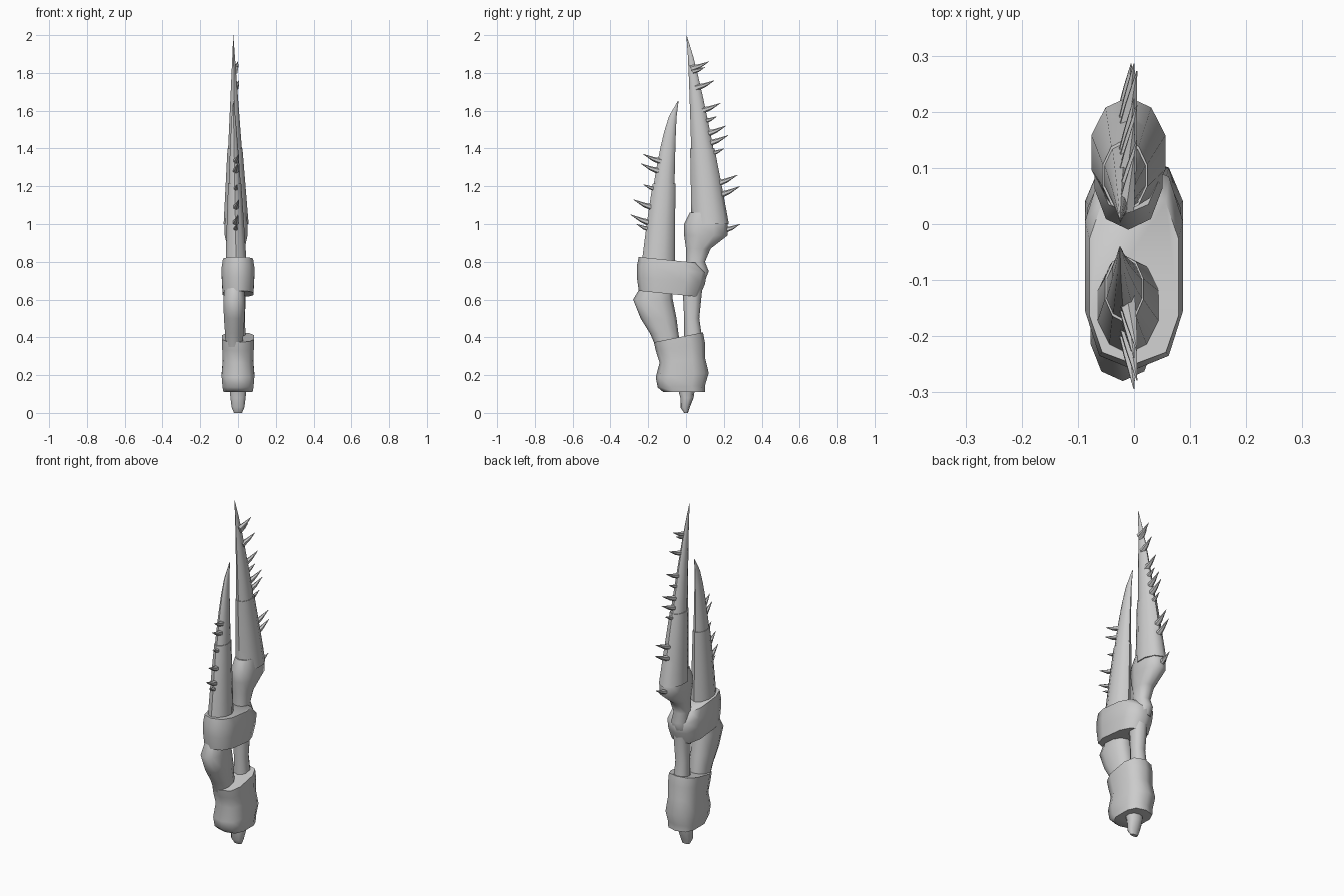
import bpy, bmesh, math
from mathutils import Vector

cube = bpy.data.objects.get("Cube")
if cube:
    bpy.data.objects.remove(cube)

shell = bpy.data.materials.new("pale_grey_shell")
shell.use_nodes = True
shell.diffuse_color = (0.6, 0.6, 0.6, 1)
shell.node_tree.nodes["Principled BSDF"].inputs["Base Color"].default_value = shell.diffuse_color


def skin(name, rings):
    """Join rings of points into a closed, smooth shaded skin."""
    bm = bmesh.new()
    loops = [[bm.verts.new(point) for point in ring] for ring in rings]
    for low, high in zip(loops, loops[1:]):
        for i in range(len(low)):
            bm.faces.new((low[i - 1], low[i], high[i], high[i - 1]))
    bm.faces.new(loops[0])
    bm.faces.new(loops[-1])
    bmesh.ops.recalc_face_normals(bm, faces=bm.faces)
    mesh = bpy.data.meshes.new(name)
    bm.to_mesh(mesh)
    bm.free()
    mesh.materials.append(shell)
    part = bpy.data.objects.new(name, mesh)
    bpy.context.collection.objects.link(part)
    bpy.ops.object.select_all(action='DESELECT')
    part.select_set(True)
    bpy.context.view_layer.objects.active = part
    bpy.ops.object.shade_smooth_by_angle(angle=math.radians(50))


def oval(centre, across, along, power=1, sides=10):
    """Ring round a centre; a power below one squares it off."""
    ring = []
    for i in range(sides):
        angle = math.tau * i / sides
        c, s = math.cos(angle), math.sin(angle)
        ring.append(centre + across * math.copysign(abs(s) ** power, s)
                    + along * math.copysign(abs(c) ** power, c))
    return ring


def segment(name, profile, half_width, middle=0, power=0.85, slopes=(0, 0)):
    """Limb piece from (height, front, back); slopes lean its two rims."""
    deepest = max(back - front for height, front, back in profile)
    rings = []
    for i, (height, front, back) in enumerate(profile):
        depth = back - front
        slope = slopes[0] + (slopes[1] - slopes[0]) * i / (len(profile) - 1)
        width = half_width * math.sqrt(depth / deepest)
        rings.append(oval(Vector((middle, (front + back) / 2, height)),
                          Vector((width, 0, 0)), Vector((0, 1, slope)) * depth / 2, power))
    skin(name, rings)


def thorn(name, base, tip, radius):
    """Slightly bowed spike."""
    axis = tip - base
    across = Vector((1, 0, 0))
    along = axis.cross(across).normalized()
    rings = []
    for step, size in ((0, 1), (0.5, 0.6), (1, 0.05)):
        sag = Vector((0, 0, -radius * step * (1 - step)))
        rings.append(oval(base + axis * step + sag, across * radius * size,
                          along * radius * size, sides=6))
    skin(name, rings)


def claw(name, bottom, top, tip, outer, inner, bends, half_width, joint, thorns):
    """Tapering claw in two overlapping pieces, with thorns on its outer edge."""
    def edges(t):
        left = max(1 - t, 0.005)
        return tip + outer * left ** bends[0], tip + inner * left ** bends[1], left

    def ring(t, swell):
        out, near, left = edges(t)
        centre = Vector((-0.01 - 0.015 * t, (out + near) / 2, bottom + (top - bottom) * t))
        return oval(centre, Vector((half_width * swell * left ** bends[2], 0, 0)),
                    Vector((0, swell * (out - near) / 2, 0)))

    steps = range(7)
    skin(name + "_palm", [ring(joint * i / 6, 1.07) for i in steps])
    skin(name + "_finger", [ring(joint - 0.05 + (1.05 - joint) * i / 6, 0.98) for i in steps])

    side = math.copysign(1, outer)
    for i, height in enumerate(thorns):
        t = (height - bottom) / (top - bottom)
        length = (0.1 if i % 3 else 0.06) * (1.1 - 0.4 * t)
        edge = edges(t)[0]
        base = Vector((-0.015, edge - side * 0.02, height - length / 2))
        reach = Vector((0.005 * (i % 3 - 1), edge + side * length, height))
        thorn(f"{name}_thorn_{i + 1}", base, reach, 0.01 + length / 10)


# Wrist stub and swollen base joint
segment("wrist_stub", [(0, -0.01, 0.01), (0.03, -0.03, 0.02), (0.08, -0.03, 0.04),
                       (0.15, -0.05, 0.05)], half_width=0.05)
segment("base_joint", [(0.11, -0.12, 0.1), (0.14, -0.15, 0.1), (0.2, -0.16, 0.12),
                       (0.28, -0.14, 0.1), (0.35, -0.16, 0.1), (0.4, -0.17, 0.09)],
        half_width=0.09, power=0.7, slopes=(0, 0.2))

# Two arm bones
segment("front_arm", [(0.35, -0.16, -0.03), (0.42, -0.19, -0.04), (0.5, -0.24, -0.05),
                      (0.6, -0.28, -0.07), (0.7, -0.22, -0.08)],
        half_width=0.06, middle=-0.02)
segment("back_arm", [(0.36, -0.01, 0.09), (0.5, -0.01, 0.07), (0.7, -0.02, 0.09)],
        half_width=0.045)

# Band that ties both claws together
segment("claw_band", [(0.63, -0.25, 0.07), (0.7, -0.26, 0.1), (0.76, -0.26, 0.11),
                      (0.81, -0.25, 0.06)],
        half_width=0.09, power=0.7, slopes=(-0.1, -0.1))

# Knuckle at the root of the back claw
segment("back_knuckle", [(0.7, 0, 0.1), (0.75, 0, 0.12), (0.8, 0, 0.1), (0.87, 0, 0.13),
                         (0.94, -0.01, 0.22), (1, -0.01, 0.22), (1.06, 0.02, 0.2)],
        half_width=0.063, middle=-0.01)

# Long back claw and shorter front claw
claw("back_claw", bottom=1, top=2, tip=0, outer=0.22, inner=0.035, bends=(0.8, 0.6, 1),
     half_width=0.065, joint=0.4,
     thorns=(1, 1.2, 1.26, 1.4, 1.47, 1.52, 1.57, 1.64, 1.76, 1.83, 1.86))
claw("front_claw", bottom=0.78, top=1.65, tip=-0.03, outer=-0.2, inner=-0.035,
     bends=(0.5, 0.25, 0.7), half_width=0.055, joint=0.5,
     thorns=(1, 1.05, 1.13, 1.21, 1.32, 1.37))
